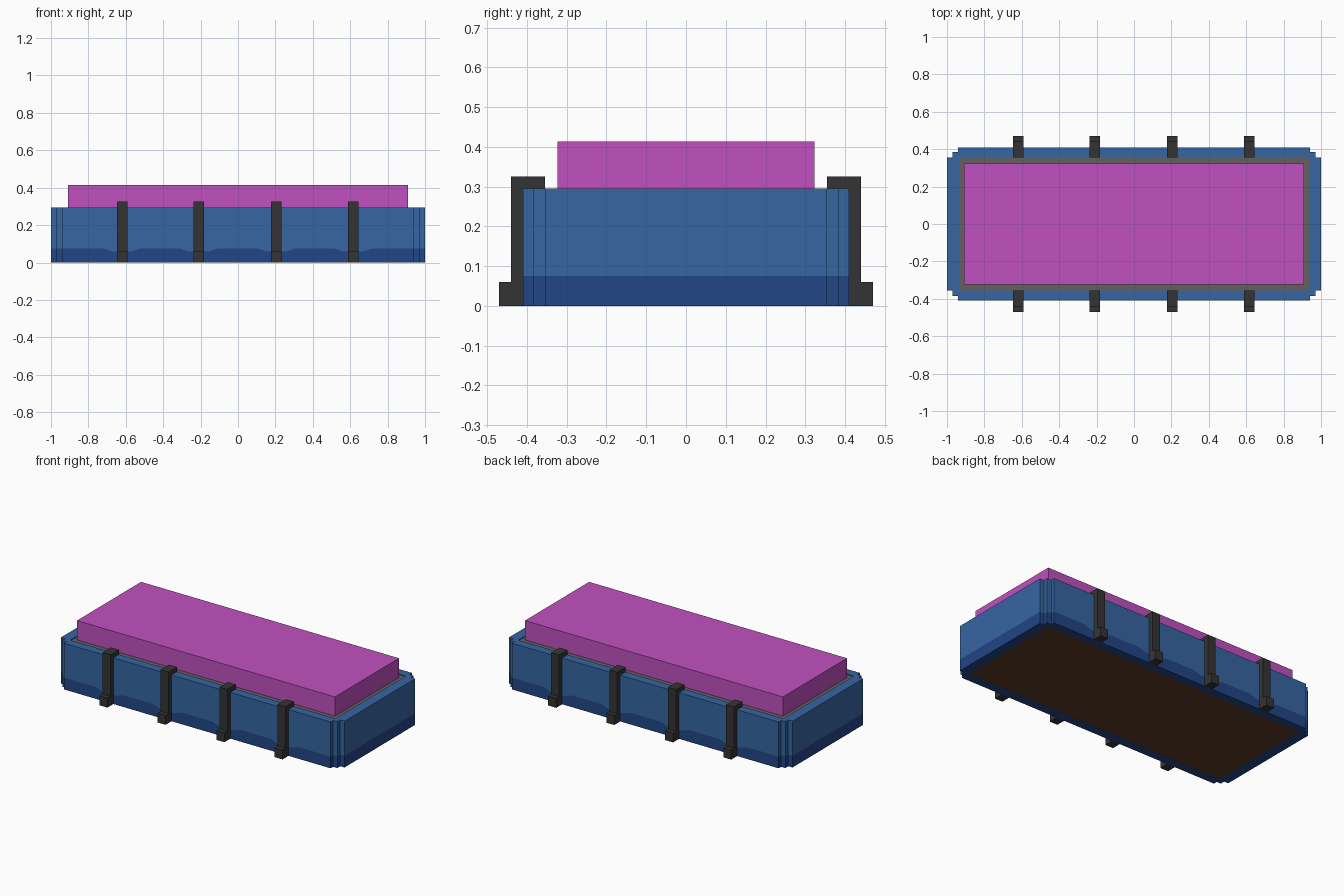
import bpy
import bmesh

cube = bpy.data.objects.get("Cube")
if cube:
    bpy.data.objects.remove(cube, do_unlink=True)


def material(name, rgb):
    """Flat material from 0-255 sRGB values."""
    lin = [(c / 255 / 12.92) if c <= 10 else ((c / 255 + 0.055) / 1.055) ** 2.4 for c in rgb]
    m = bpy.data.materials.new(name)
    m.use_nodes = True
    m.diffuse_color = (*lin, 1)
    m.node_tree.nodes["Principled BSDF"].inputs["Base Color"].default_value = (*lin, 1)
    return m


BLUE = material("blue", (54, 102, 162))
NAVY = material("navy", (34, 70, 134))
MAGENTA = material("magenta", (192, 81, 192))
CHARCOAL = material("charcoal", (52, 52, 52))
GREY = material("grey", (102, 96, 96))
BROWN = material("dark brown", (92, 58, 36))


def finish(name, bm, mats):
    bmesh.ops.remove_doubles(bm, verts=bm.verts, dist=0.0001)
    bmesh.ops.recalc_face_normals(bm, faces=bm.faces)
    mesh = bpy.data.meshes.new(name)
    bm.to_mesh(mesh)
    bm.free()
    for m in mats:
        mesh.materials.append(m)
    obj = bpy.data.objects.new(name, mesh)
    bpy.context.collection.objects.link(obj)
    return obj


def add_face(bm, points, index=0):
    bm.faces.new([bm.verts.new(p) for p in points]).material_index = index


def box(name, half_x, half_y, z0, z1, mats):
    bm = bmesh.new()
    bmesh.ops.create_cube(bm, size=1)
    for v in bm.verts:
        v.co = (v.co.x * 2 * half_x, v.co.y * 2 * half_y, z0 if v.co.z < 0 else z1)
    return finish(name, bm, mats)


TOP, BAND = 0.295, 0.075
INNER_X, INNER_Y = 0.935, 0.355
STRAPS = [-0.62, -0.21, 0.205, 0.615]

# Stepped corner, mirrored into the four quadrants to make a closed outline
corner = [(1, 0.355), (0.97, 0.355), (0.97, 0.385), (0.94, 0.385), (0.94, 0.41)]
outline = []
for sx, sy in [(1, 1), (-1, 1), (-1, -1), (1, -1)]:
    pts = [(x * sx, y * sy) for x, y in corner]
    outline += pts if sx * sy > 0 else pts[::-1]

# Frame walls: navy band below, blue above; the band dips behind each strap
bm = bmesh.new()
for a, b in zip(outline, outline[1:] + outline[:1]):
    line = [(*a, BAND), (*b, BAND)]
    if abs(a[0] - b[0]) > 1:
        dips = [(x + dx, a[1], z) for x in STRAPS
                for dx, z in [(-0.10, BAND), (-0.05, 0.058), (0.05, 0.058), (0.10, BAND)]]
        if a[0] > b[0]:
            dips.reverse()
        line[1:1] = dips
    add_face(bm, [(*b, 0), (*a, 0)] + line, 1)
    add_face(bm, [(*b, TOP), (*a, TOP)] + line, 0)

# Frame top and bottom rims
for z, index in [(TOP, 0), (0, 1)]:
    for s in (-1, 1):
        add_face(bm, [(s * x, y, z) for x, y in
                      [(1, 0.355), (0.97, 0.355), (INNER_X, INNER_Y),
                       (INNER_X, -INNER_Y), (0.97, -0.355), (1, -0.355)]], index)
        add_face(bm, [(0.94, s * 0.41, z), (INNER_X, s * INNER_Y, z),
                      (-INNER_X, s * INNER_Y, z), (-0.94, s * 0.41, z)], index)
        for t in (-1, 1):
            add_face(bm, [(s * x, t * y, z) for x, y in [(INNER_X, INNER_Y)] + corner[1:]], index)

# Frame inner walls
inner = [(INNER_X, INNER_Y), (-INNER_X, INNER_Y), (-INNER_X, -INNER_Y), (INNER_X, -INNER_Y)]
for a, b in zip(inner, inner[1:] + inner[:1]):
    add_face(bm, [(*a, 0), (*b, 0), (*b, TOP), (*a, TOP)])
finish("frame", bm, [BLUE, NAVY])

# Core filling the frame: brown base with a grey top
core = box("core", INNER_X - 0.0005, INNER_Y - 0.0005, 0.003, 0.291, [BROWN, GREY])
for p in core.data.polygons:
    p.material_index = 1 if p.normal.z > 0.5 else 0

# Raised slab on top
box("top_slab", 0.91, 0.323, 0.29, 0.414, [MAGENTA])

# Hooked straps with feet along the front and back
profile = [(0.47, 0), (0.47, 0.06), (0.44, 0.06), (0.44, 0.325),
           (0.355, 0.325), (0.355, TOP), (0.41, TOP), (0.41, 0)]
for side, label in [(-1, "front"), (1, "back")]:
    for i, x in enumerate(STRAPS):
        bm = bmesh.new()
        add_face(bm, [(x - 0.028, side * y, z) for y, z in profile])
        ext = bmesh.ops.extrude_face_region(bm, geom=bm.faces[:])
        verts = [e for e in ext["geom"] if isinstance(e, bmesh.types.BMVert)]
        bmesh.ops.translate(bm, verts=verts, vec=(0.056, 0, 0))
        # Keep the starting cap if the extrusion moved it away
        if len([f for f in bm.faces if len(f.verts) == 8]) < 2:
            add_face(bm, [(x - 0.028, side * y, z) for y, z in profile])
        finish(f"{label}_strap_{i + 1}", bm, [CHARCOAL])
